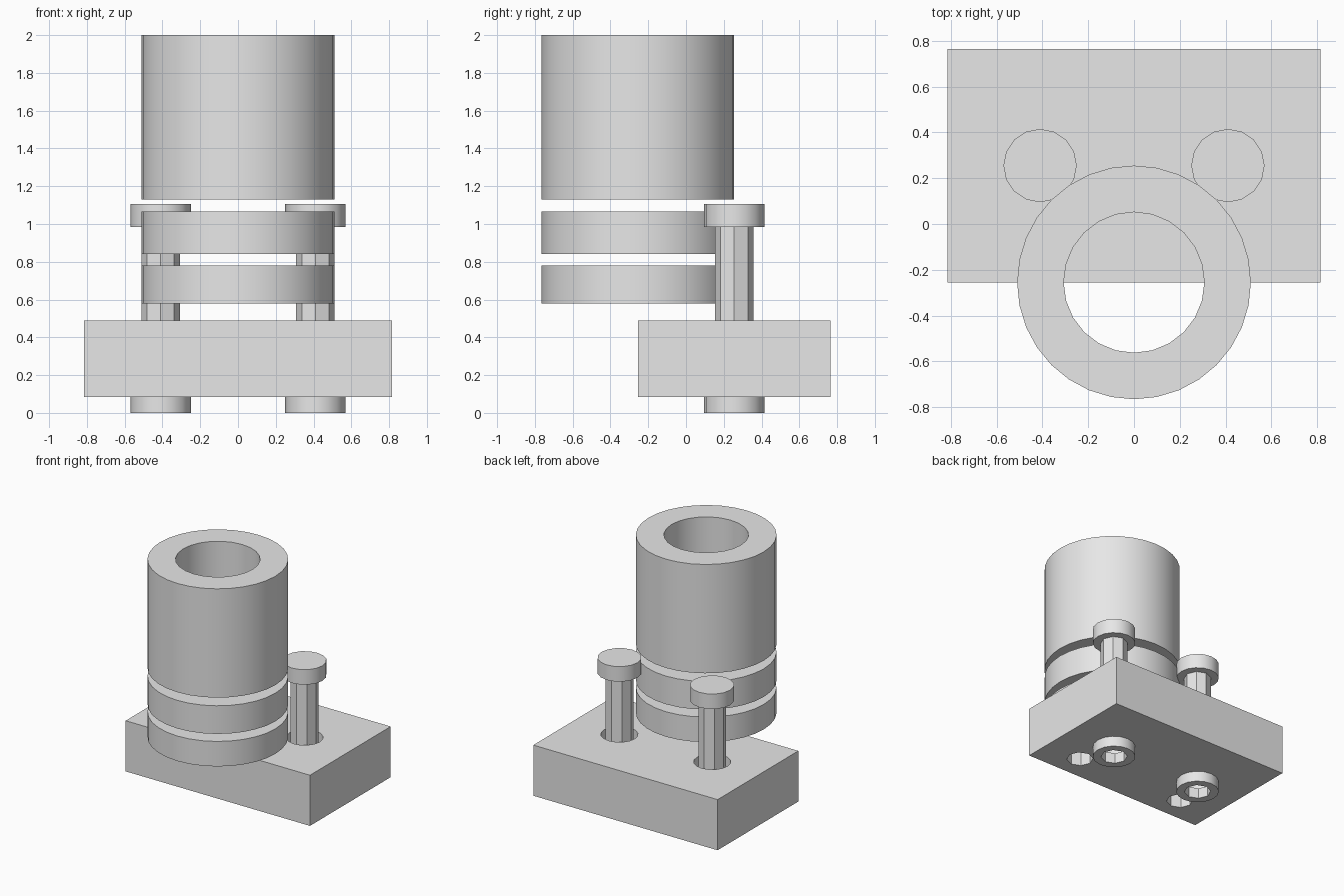
import bpy
from math import tau, cos, sin, radians

cube = bpy.data.objects.get("Cube")
if cube:
    bpy.data.objects.remove(cube, do_unlink=True)

grey = bpy.data.materials.new("plain_grey")
grey.use_nodes = True
colour = (0.8, 0.8, 0.8, 1)
grey.diffuse_color = colour
grey.node_tree.nodes["Principled BSDF"].inputs["Base Color"].default_value = colour


def activate(obj):
    bpy.ops.object.select_all(action="DESELECT")
    obj.select_set(True)
    bpy.context.view_layer.objects.active = obj


def cylinder(name, x, y, radius, bottom, top, sides):
    bpy.ops.mesh.primitive_cylinder_add(
        vertices=sides, radius=radius, depth=top - bottom,
        location=(x, y, (bottom + top) / 2))
    obj = bpy.context.object
    obj.name = name
    obj.data.materials.append(grey)
    return obj


def finish(obj):
    activate(obj)
    bpy.ops.object.shade_smooth_by_angle(angle=radians(30))


def cut(obj, cutter):
    cutter.hide_render = True
    mod = obj.modifiers.new("hole", "BOOLEAN")
    mod.operation = "DIFFERENCE"
    mod.solver = "EXACT"
    mod.object = cutter
    activate(obj)
    bpy.ops.object.modifier_apply(modifier=mod.name)
    bpy.data.objects.remove(cutter, do_unlink=True)


def hollow(name, x, y, outer, inner, bottom, top, sides, inner_sides):
    obj = cylinder(name, x, y, outer, bottom, top, sides)
    cut(obj, cylinder("bore", x, y, inner, bottom - 0.1, top + 0.1, inner_sides))
    finish(obj)
    return obj


# Upright tube and the two loose rings below it
for name, bottom, top in (("main_tube", 1.13, 2.0),
                          ("upper_ring", 0.84, 1.065),
                          ("lower_ring", 0.58, 0.78)):
    hollow(name, 0, -0.255, 0.51, 0.307, bottom, top, 32, 24)

# Base block
bpy.ops.mesh.primitive_cube_add(size=1, location=(0, 0.255, 0.2875))
base = bpy.context.object
base.name = "base_block"
base.dimensions = (1.63, 1.02, 0.405)
bpy.ops.object.transform_apply(location=False, rotation=False, scale=True)
base.data.materials.append(grey)

for side, label in ((1, "left"), (-1, "right")):
    x, y = side * 0.41, 0.255
    # Clearance hole for the bolt and a blind hole underneath
    cut(base, cylinder("clearance", x, y, 0.135, 0, 0.6, 16))
    cut(base, cylinder("blind_hole", side * 0.49, -0.05, 0.1, 0, 0.32, 8))
    # Bolt and nut
    finish(cylinder(label + "_bolt_head", x, y, 0.16, 0.985, 1.105, 16))
    finish(cylinder(label + "_bolt_shank", x, y, 0.102, 0.2, 0.985, 8))
    hollow(label + "_nut", x, y, 0.16, 0.1, 0, 0.085, 16, 8)

finish(base)
